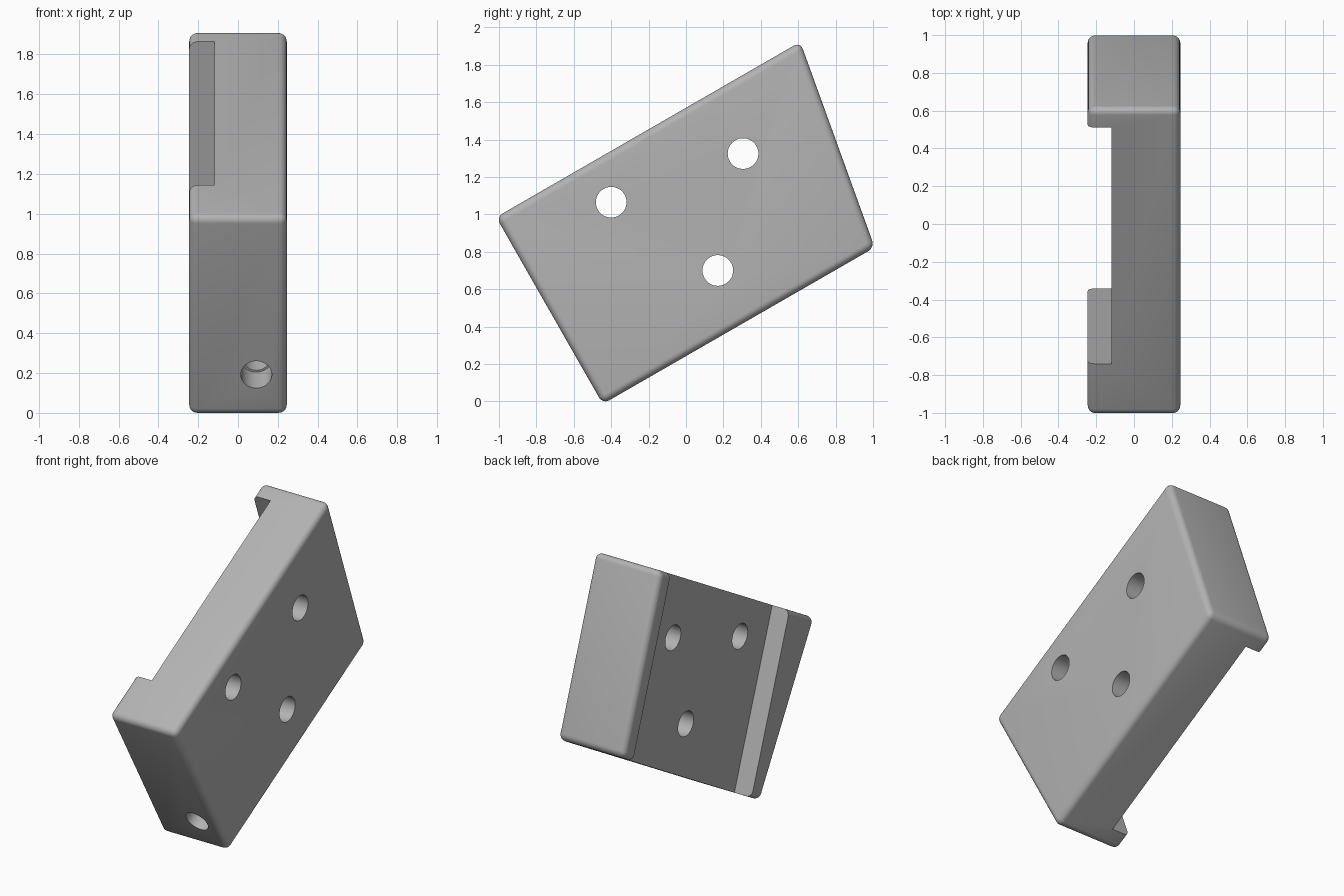
import bpy, bmesh, math
from mathutils import Vector

if "Cube" in bpy.data.objects:
    bpy.data.objects.remove(bpy.data.objects["Cube"])

grey = bpy.data.materials.new("light grey")
grey.diffuse_color = (0.45, 0.45, 0.45, 1)
grey.use_nodes = True
grey.node_tree.nodes["Principled BSDF"].inputs["Base Color"].default_value = grey.diffuse_color


def finish(name, bm, helper=False):
    bmesh.ops.recalc_face_normals(bm, faces=bm.faces)
    mesh = bpy.data.meshes.new(name)
    bm.to_mesh(mesh)
    bm.free()
    mesh.materials.append(grey)
    ob = bpy.data.objects.new(name, mesh)
    bpy.context.collection.objects.link(ob)
    ob.hide_render = helper
    return ob


def prism(name, outline, x0, x1, helper=False):
    """Extrude a (y, z) outline along x."""
    bm = bmesh.new()
    face = bm.faces.new([bm.verts.new((x0, y, z)) for y, z in outline])
    new = bmesh.ops.extrude_face_region(bm, geom=[face])["geom"]
    bmesh.ops.translate(bm, vec=(x1 - x0, 0, 0),
                        verts=[v for v in new if isinstance(v, bmesh.types.BMVert)])
    return finish(name, bm, helper)


def drill(name, start, end, radius):
    """Cylindrical cutter between two points."""
    a, b = Vector(start), Vector(end)
    bm = bmesh.new()
    bmesh.ops.create_cone(bm, cap_ends=True, segments=48, radius1=radius,
                          radius2=radius, depth=(b - a).length)
    turn = (b - a).to_track_quat('Z', 'Y').to_matrix().to_4x4()
    bmesh.ops.transform(bm, matrix=turn, verts=bm.verts)
    bmesh.ops.translate(bm, vec=(a + b) / 2, verts=bm.verts)
    return finish(name, bm, True)


# Tilted four-sided block with rounded edges
block = prism("bracket_block", [(-1.015, 0.985), (-0.445, -0.014),
                                (1.009, 0.823), (0.611, 1.922)], -0.245, 0.245)
bevel = block.modifiers.new("rounded_edges", 'BEVEL')
bevel.width = 0.04
bevel.segments = 6
bevel.limit_method = 'NONE'

# Channel across the left side, parallel to the back edge
down = Vector((0.342, -0.940))
front_wall, back_wall = Vector((-0.74, 1.143)), Vector((0.51, 1.865))
channel = prism("channel_cutter",
                [front_wall - down * 0.3, front_wall + down * 1.6,
                 back_wall + down * 1.6, back_wall - down * 0.3], -0.5, -0.118, True)
cutters = [channel]

# Three through holes
for i, (y, z) in enumerate([(-0.40, 1.065), (0.305, 1.325), (0.17, 0.70)]):
    cutters.append(drill(f"through_hole_cutter_{i + 1}", (-0.6, y, z), (0.6, y, z), 0.082))

# Stepped blind hole in the lower front face
axis = Vector((0, math.cos(math.radians(30)), 0.5))
mouth = Vector((0.092, -0.563, 0.192))
cutters.append(drill("blind_hole_wide_cutter", mouth - axis * 0.1, mouth + axis * 0.16, 0.078))
cutters.append(drill("blind_hole_narrow_cutter", mouth - axis * 0.05, mouth + axis * 0.6, 0.067))

for cutter in cutters:
    mod = block.modifiers.new(cutter.name, 'BOOLEAN')
    mod.operation = 'DIFFERENCE'
    mod.solver = 'EXACT'
    mod.object = cutter

# Apply the cuts, remove the helpers and smooth the rounded parts
bpy.context.view_layer.objects.active = block
block.select_set(True)
for mod in list(block.modifiers):
    bpy.ops.object.modifier_apply(modifier=mod.name)
for cutter in cutters:
    bpy.data.objects.remove(cutter)
bpy.ops.object.shade_smooth_by_angle(angle=math.radians(30))
